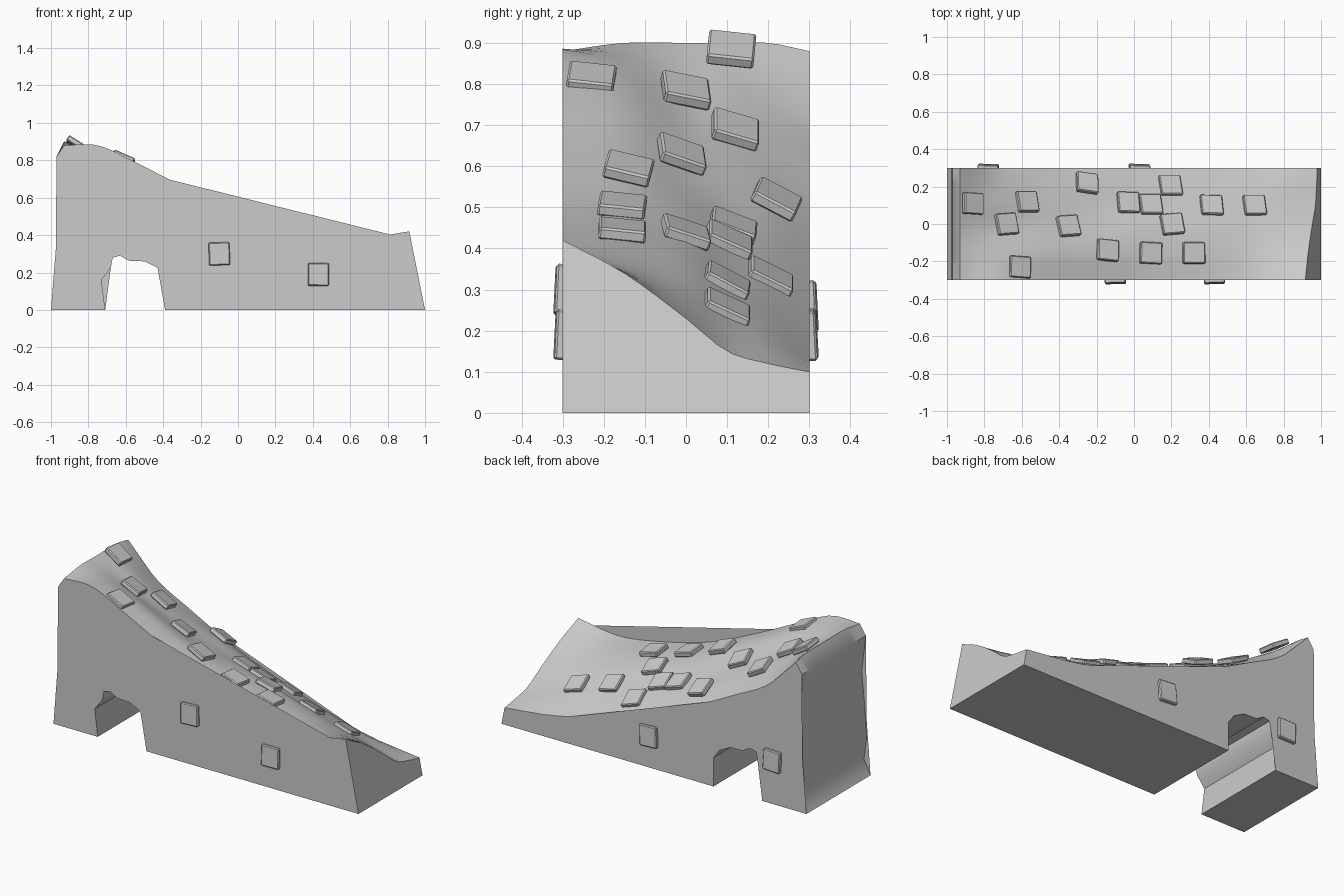
import bpy, bmesh, math
from mathutils import Vector, Matrix

if "Cube" in bpy.data.objects:
    bpy.data.objects.remove(bpy.data.objects["Cube"])

# Height control grid: rows run front to back, columns run left to right
YS = [-.3, -.15, 0, .1, .2, .3]
XS = [-.93, -.75, -.55, -.25, .05, .35, .65, .92]
H = [
    [.88, .88, .79, .64, .51, .43, .385, .42],
    [.90, .85, .775, .63, .505, .425, .355, .34],
    [.90, .80, .70, .565, .475, .39, .30, .23],
    [.90, .79, .67, .53, .425, .33, .245, .15],
    [.90, .75, .63, .50, .38, .28, .20, .12],
    [.88, .70, .59, .44, .32, .22, .14, .10],
]


def curve(xs, vs, x):
    """Smooth cubic interpolation through uneven samples."""
    n = len(xs)
    i = max(0, min(n - 2, sum(1 for a in xs[1:-1] if x >= a)))

    def slope(k):
        a, b = max(0, k - 1), min(n - 1, k + 1)
        return (vs[b] - vs[a]) / (xs[b] - xs[a])
    h = xs[i + 1] - xs[i]
    t = (x - xs[i]) / h
    return ((2*t**3 - 3*t*t + 1) * vs[i] + (t**3 - 2*t*t + t) * h * slope(i)
            + (3*t*t - 2*t**3) * vs[i + 1] + (t**3 - t*t) * h * slope(i + 1))


def height(x, y):
    return curve(YS, [curve(XS, row, x) for row in H], y)


def make_object(name, bm, angle):
    bmesh.ops.recalc_face_normals(bm, faces=bm.faces[:])
    me = bpy.data.meshes.new(name)
    bm.to_mesh(me)
    bm.free()
    ob = bpy.data.objects.new(name, me)
    bpy.context.collection.objects.link(ob)
    bpy.ops.object.select_all(action='DESELECT')
    ob.select_set(True)
    bpy.context.view_layer.objects.active = ob
    bpy.ops.object.shade_smooth_by_angle(angle=math.radians(angle))
    return ob


# Rock body: side profile with the tunnel notch, lofted from front to back
LEFT = [(-1, 0), (-.957, .085), (-.975, .22), (-.962, .4), (-.942, .6), (-.97, .82)]
ARCH = [(-.39, 0), (-.39, .17), (-.43, .225), (-.5, .26), (-.58, .262),
        (-.63, .29), (-.67, .28), (-.68, .225), (-.73, .16), (-.71, 0)]
NX, NY = 36, 16
bm = bmesh.new()
rings = []
for j in range(NY + 1):
    y = -.3 + .6 * j / NY
    pts = list(LEFT)
    for i in range(NX + 1):
        x = XS[0] + (XS[-1] - XS[0]) * i / NX
        z = height(x, y)
        # stretch the right part so it meets the leaning end face
        if x > .65:
            x = .65 + (x - .65) / .27 * (.35 - .2 * height(.92, y))
        pts.append((x, z))
    pts += [(1, 0)] + ARCH
    rings.append([bm.verts.new((px, y, pz)) for px, pz in pts])
for a, b in zip(rings, rings[1:]):
    for k in range(len(a)):
        n = (k + 1) % len(a)
        bm.faces.new((a[k], a[n], b[n], b[k]))
bm.faces.new(rings[0])
bm.faces.new(rings[-1][::-1])
bmesh.ops.triangulate(bm, faces=[f for f in bm.faces if len(f.verts) > 4])
make_object("rock_ramp", bm, 35)


# Stone tiles
def tile(name, pos, normal, along, yaw, size):
    z = Vector(normal).normalized()
    x = Vector(along)
    x = (x - z * x.dot(z)).normalized()
    rot = Matrix((x, z.cross(x), z)).transposed().to_4x4()
    m = Matrix.Translation(pos) @ rot @ Matrix.Rotation(math.radians(yaw), 4, 'Z')
    bm = bmesh.new()
    bmesh.ops.create_cube(bm, size=1)
    bmesh.ops.scale(bm, vec=size, verts=bm.verts)
    bmesh.ops.bevel(bm, geom=bm.edges[:], offset=.005, segments=1, affect='EDGES')
    bmesh.ops.transform(bm, matrix=m, verts=bm.verts)
    make_object(name, bm, 20)


# x, y, yaw, tile centre height
TOP = [(-.86, .11, -3, .885), (-.61, -.23, -4, .815), (-.68, 0, 4, .785),
       (-.57, .12, 0, .69), (-.35, -.01, 4, .63), (-.14, -.14, -6, .595),
       (-.25, .22, -9, .52), (.09, -.155, -3, .505), (.32, -.155, 0, .445),
       (.205, 0, 5, .44), (-.03, .115, -2, .455), (.09, .105, 0, .42),
       (.195, .205, 0, .33), (.415, .1, -2, .32), (.645, .1, 0, .255)]
e = .03
for i, (x, y, yaw, z) in enumerate(TOP):
    dx = (height(x + e, y) - height(x - e, y)) / (2 * e)
    dy = (height(x, y + e) - height(x, y - e)) / (2 * e)
    tile(f"top_stone_{i + 1}", (x, y, z), (-dx, -dy, 1), (1, 0, dx), yaw, (.12, .115, .03))

# Stones set into the front and back walls
for i, (x, z, side, yaw) in enumerate([(-.1, .3, -1, 2), (.43, .19, -1, 0),
                                       (.03, .19, 1, 3), (-.78, .26, 1, -2)]):
    tile(f"wall_stone_{i + 1}", (x, side * .306, z), (0.03, side, .05), (1, 0, 0), yaw,
         (.112, .122, .025))
